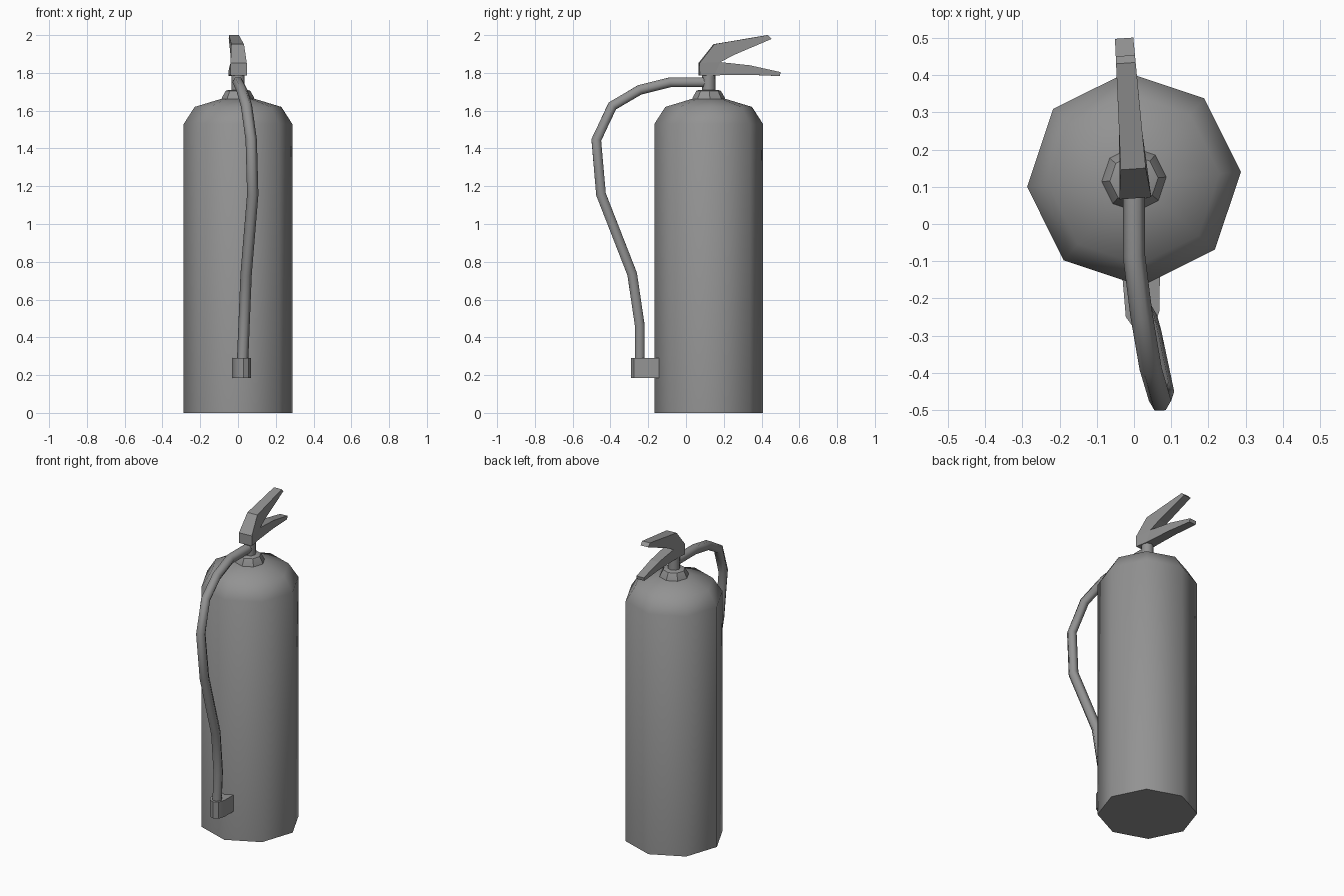
import bpy, bmesh, math
from mathutils import Matrix, Vector

cube = bpy.data.objects.get("Cube")
if cube:
    bpy.data.objects.remove(cube, do_unlink=True)

AXIS = Vector((0, 0.12, 0))
TURN = math.radians(4)
GREY = (0.29, 0.29, 0.29, 1)

grey = bpy.data.materials.new("plain grey")
grey.use_nodes = True
grey.diffuse_color = GREY
grey.node_tree.nodes["Principled BSDF"].inputs["Base Color"].default_value = GREY


def finish(name, bm, smooth=None):
    """Turn a bmesh into a shaded, coloured object."""
    bmesh.ops.recalc_face_normals(bm, faces=bm.faces)
    mesh = bpy.data.meshes.new(name)
    bm.to_mesh(mesh)
    bm.free()
    mesh.materials.append(grey)
    obj = bpy.data.objects.new(name, mesh)
    bpy.context.collection.objects.link(obj)
    if smooth:
        bpy.ops.object.select_all(action="DESELECT")
        obj.select_set(True)
        bpy.context.view_layer.objects.active = obj
        bpy.ops.object.shade_smooth_by_angle(angle=math.radians(smooth))
    return obj


def loft(name, rings, smooth=None):
    """Skin a list of closed rings and cap both ends."""
    bm = bmesh.new()
    rows = [[bm.verts.new(p) for p in ring] for ring in rings]
    for a, b in zip(rows, rows[1:]):
        for i in range(len(a)):
            j = (i + 1) % len(a)
            bm.faces.new((a[i], a[j], b[j], b[i]))
    bm.faces.new(rows[0])
    bm.faces.new(rows[-1])
    return finish(name, bm, smooth)


def turned(name, profile, sides=8, smooth=None):
    """Lathe a radius/height profile about the tank axis."""
    step = math.tau / sides
    loft(name, [[AXIS + Vector((r * math.cos(TURN + i * step),
                                r * math.sin(TURN + i * step), z))
                 for i in range(sides)] for r, z in profile], smooth)


# Tank, collar and valve stem
turned("tank", [(0.288, 0), (0.288, 1.53), (0.23, 1.62), (0.08, 1.665)], smooth=50)
turned("collar", [(0.09, 1.65), (0.085, 1.67), (0.065, 1.705), (0.05, 1.71)], smooth=30)
turned("valve_stem", [(0.035, 1.7), (0.035, 1.8)], smooth=50)

# Squeeze handle: forked outline in y and z, narrowing towards the tips
outline = [(0.07, 1.787), (0.069, 1.852), (0.148, 1.952), (0.433, 2.0),
           (0.453, 1.98), (0.25, 1.894), (0.18, 1.857), (0.338, 1.84),
           (0.5, 1.804), (0.496, 1.783), (0.33, 1.79), (0.148, 1.787)]
panels = [(0, 1, 6, 11), (1, 2, 5, 6), (2, 3, 4, 5), (11, 6, 7, 10), (10, 7, 8, 9)]


def half_width(y):
    if y < 0.155:
        return 0.043 - (y - 0.07) * 0.12
    return 0.033 - (y - 0.155) * 0.024


bm = bmesh.new()
left, right = [[bm.verts.new((s * half_width(y), y, z)) for y, z in outline]
               for s in (1, -1)]
for side in (left, right):
    for panel in panels:
        bm.faces.new([side[i] for i in panel])
for i in range(len(outline)):
    j = (i + 1) % len(outline)
    bm.faces.new((left[i], left[j], right[j], right[i]))
bmesh.ops.rotate(bm, verts=bm.verts, cent=AXIS, matrix=Matrix.Rotation(TURN, 3, "Z"))
finish("squeeze_handle", bm)

# Hose: hexagonal tube with mitred bends
path = [Vector(p) for p in (
    (0, 0.11, 1.75), (0, -0.085, 1.75), (0.02, -0.245, 1.71),
    (0.045, -0.39, 1.625), (0.07, -0.475, 1.445), (0.078, -0.45, 1.157),
    (0.043, -0.285, 0.735), (0.032, -0.245, 0.465), (0.024, -0.245, 0.27))]
rings = []
for k, p in enumerate(path):
    ahead = path[min(k + 1, len(path) - 1)] - p
    behind = p - path[max(k - 1, 0)]
    tangent = (ahead.normalized() + behind.normalized()).normalized()
    across = Vector((1, 0, 0))
    across = (across - tangent * across.dot(tangent)).normalized()
    up = tangent.cross(across)
    rings.append([p + 0.03 * (math.cos(a) * across + math.sin(a) * up)
                  for a in (math.tau * i / 6 for i in range(6))])
loft("hose", rings, smooth=65)

# Clip holding the hose end against the tank
clip = [(-0.033, -0.12), (-0.022, -0.25), (0, -0.28), (0.028, -0.29),
        (0.055, -0.275), (0.068, -0.235), (0.07, -0.12)]
loft("hose_clip", [[(x, y, z) for x, y in clip] for z in (0.185, 0.29)], smooth=40)
